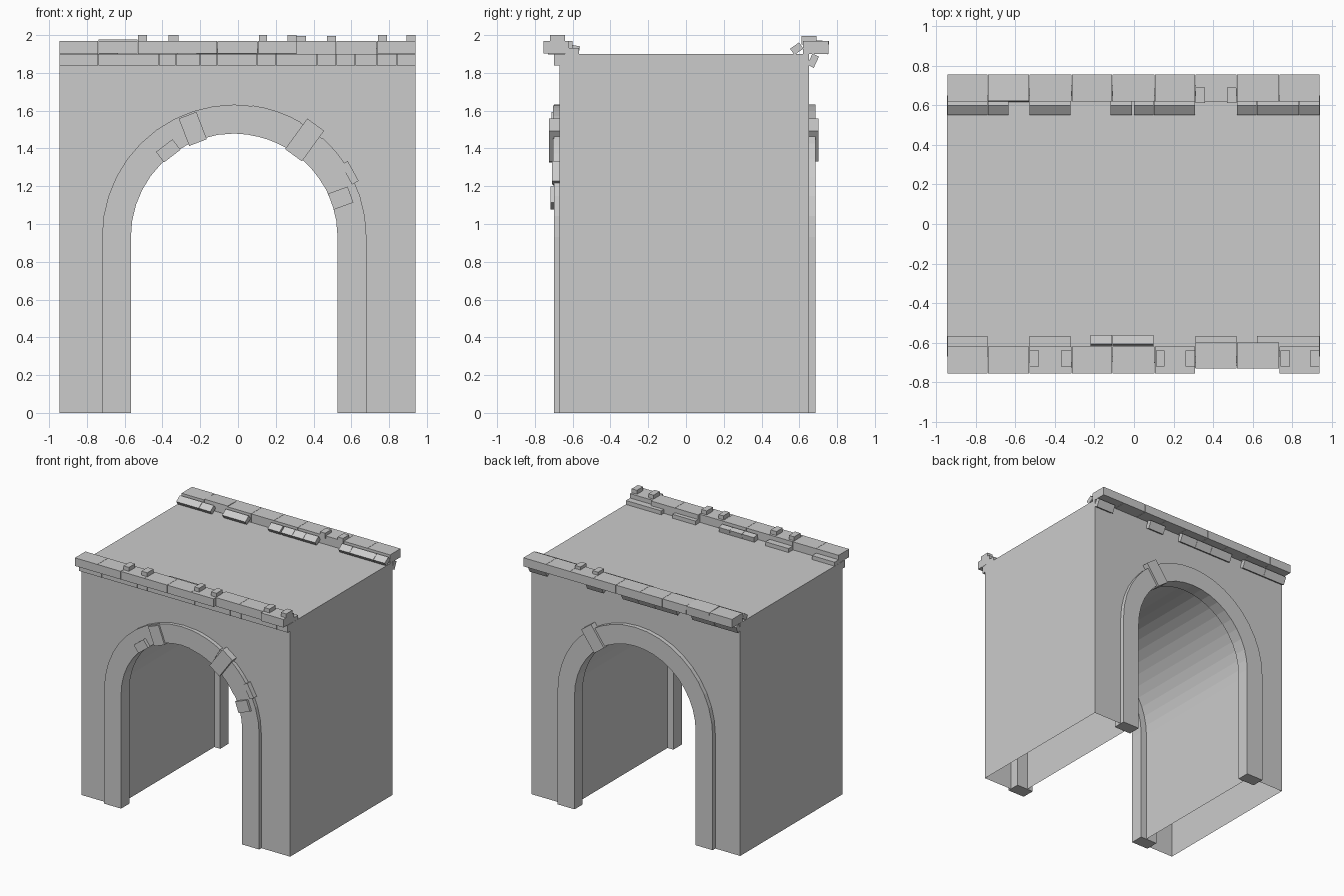
import bpy, bmesh
from math import cos, sin, radians
from mathutils import Matrix, Vector

old = bpy.data.objects.get("Cube")
if old:
    bpy.data.objects.remove(old, do_unlink=True)

stone = bpy.data.materials.new("grey_stone")
stone.use_nodes = True
GREY = (0.6, 0.6, 0.6, 1)
stone.diffuse_color = GREY
stone.node_tree.nodes["Principled BSDF"].inputs["Base Color"].default_value = GREY

LEFT, RIGHT, TOP = -0.945, 0.94, 1.9
CX, CZ = -0.02, 0.932          # arch centre
R_IN, R_OUT, R_VAULT = 0.547, 0.7, 0.6


def finish(name, bm):
    bmesh.ops.recalc_face_normals(bm, faces=bm.faces)
    mesh = bpy.data.meshes.new(name)
    bm.to_mesh(mesh)
    bm.free()
    mesh.materials.append(stone)
    obj = bpy.data.objects.new(name, mesh)
    bpy.context.collection.objects.link(obj)
    return obj


def prism(name, outline, y0, y1, open_bottom=False):
    """Extrude an x-z outline along y."""
    bm = bmesh.new()
    face = bm.faces.new([bm.verts.new((x, y0, z)) for x, z in outline])
    out = bmesh.ops.extrude_face_region(bm, geom=[face], use_keep_orig=True)
    moved = [v for v in out["geom"] if isinstance(v, bmesh.types.BMVert)]
    bmesh.ops.translate(bm, verts=moved, vec=(0, y1 - y0, 0))
    if open_bottom:
        floor = [f for f in bm.faces if all(v.co.z < 0.001 for v in f.verts)]
        bmesh.ops.delete(bm, geom=floor, context="FACES_ONLY")
    return finish(name, bm)


def arc(r, a0, a1, n):
    steps = [radians(a0 + (a1 - a0) * i / n) for i in range(n + 1)]
    return [(CX + r * cos(a), CZ + r * sin(a)) for a in steps]


def arch_line(r, n=20):
    return [(CX + r, 0)] + arc(r, 0, 180, n) + [(CX - r, 0)]


def blocks(name, items):
    """One mesh from boxes given as (centre, size, rotation matrix)."""
    bm = bmesh.new()
    for centre, size, rot in items:
        m = Matrix.Translation(centre) @ rot @ Matrix.Diagonal((*size, 1))
        bmesh.ops.create_cube(bm, size=1, matrix=m)
    return finish(name, bm)


def course(name, spans, y0, y1, z0, z1, tilt=0, gap=0.002):
    """Row of bricks along x, optionally tilted about x."""
    rot = Matrix.Rotation(radians(tilt), 4, "X")
    items = [(Vector(((a + b) / 2, (y0 + y1) / 2, (z0 + z1) / 2)),
              (b - a - gap, y1 - y0, z1 - z0), rot) for a, b in spans]
    return blocks(name, items)


def arch_block(angle, r, radial, tangent, y0, y1):
    a = radians(angle)
    return (Vector((CX + r * cos(a), (y0 + y1) / 2, CZ + r * sin(a))),
            (radial, y1 - y0, tangent), Matrix.Rotation(-a, 4, "Y"))


def pairs(cuts):
    return list(zip(cuts, cuts[1:]))


# Main shell with the vaulted passage, open underneath
prism("tunnel_shell",
      [(LEFT, 0), (LEFT, TOP), (RIGHT, TOP), (RIGHT, 0)] + arch_line(R_VAULT, 24),
      -0.67, 0.65, open_bottom=True)

# Arch surrounds on both faces
surround = arch_line(R_OUT) + arch_line(R_IN)[::-1]
prism("front_arch_surround", surround, -0.698, -0.59)
prism("back_arch_surround", surround, 0.58, 0.685)

# Raised curved stones and single blocks on the front arch
for i, (a0, a1) in enumerate([(60, 82), (30, 48)]):
    prism(f"front_arch_stone_{i}",
          arc(R_OUT + 0.002, a0, a1, 4) + arc(R_IN - 0.002, a1, a0, 4), -0.703, -0.6)
blocks("front_arch_blocks", [
    arch_block(54, 0.634, 0.2, 0.11, -0.725, -0.6),
    arch_block(29, 0.7, 0.04, 0.12, -0.71, -0.62),
    arch_block(20, 0.6, 0.11, 0.09, -0.718, -0.62),
    arch_block(127.5, 0.574, 0.07, 0.11, -0.725, -0.62),
    arch_block(111, 0.612, 0.155, 0.1, -0.712, -0.6)])
blocks("back_arch_keystone", [arch_block(54, 0.634, 0.2, 0.11, 0.6, 0.702)])

# Parapet coping stones
coping = pairs([LEFT, -0.74, -0.53, -0.315, -0.11, 0.105, 0.31, 0.52, 0.735, RIGHT])
course("front_coping", coping[:6] + coping[8:], -0.755, -0.62, 1.902, 1.968)
course("front_coping_inset", coping[6:8], -0.73, -0.6, 1.898, 1.97)
course("back_coping", coping[:1] + coping[2:], 0.62, 0.755, 1.9, 1.97)
course("back_coping_tilted", coping[1:2], 0.62, 0.755, 1.902, 1.972, tilt=-3)

# Course under the front coping
course("front_lower_course",
       pairs([LEFT, -0.74, -0.58, -0.42, -0.33, -0.2, -0.11, 0.1, 0.2, 0.31,
              0.42, 0.52, 0.62, 0.735, 0.84, RIGHT]), -0.7, -0.62, 1.84, 1.9)

# Inner ledge bricks behind the front coping
course("front_inner_ledge",
       [(LEFT, -0.74), (-0.53, -0.32), (0.31, 0.52), (0.62, RIGHT)],
       -0.64, -0.567, 1.89, 1.932)
course("front_inner_raised", pairs([-0.22, -0.11, 0, 0.1]),
       -0.612, -0.565, 1.9, 1.945, tilt=-10)

# Tilted loose bricks on both sides of the back coping
course("back_inner_bricks",
       [(LEFT, -0.74), (-0.74, -0.635), (-0.53, -0.32), (-0.12, -0.01), (0, 0.1),
        (0.1, 0.2), (0.2, 0.31), (0.52, 0.62), (0.62, 0.835), (0.835, RIGHT)],
       0.557, 0.615, 1.908, 1.948, tilt=35)
course("back_hanging_bricks",
       [(LEFT, -0.74), (-0.74, -0.53), (-0.4, -0.2), (-0.2, -0.05), (-0.05, 0.1),
        (0.27, 0.42), (0.78, RIGHT)],
       0.654, 0.692, 1.832, 1.897, tilt=-25)

# Small cap stones
course("front_caps", [(-0.53, -0.48), (-0.37, -0.315), (0.11, 0.155), (0.26, 0.31),
                      (0.74, 0.79), (0.89, 0.94)], -0.72, -0.64, 1.95, 2.0)
course("back_caps", [(0.31, 0.36), (0.47, 0.52)], 0.612, 0.69, 1.95, 1.995)
